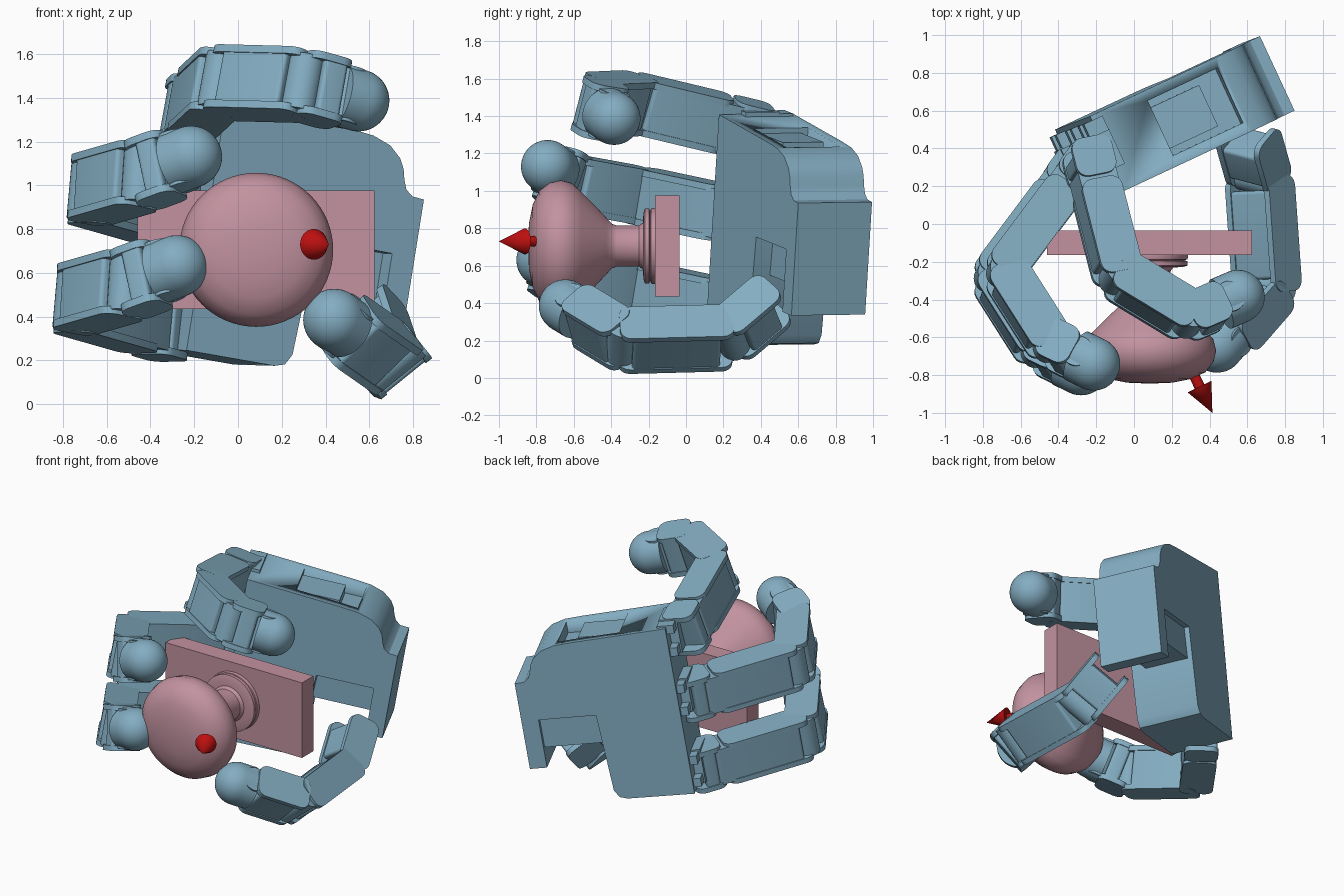
import bpy, bmesh, math
from mathutils import Vector as V

if "Cube" in bpy.data.objects:
    bpy.data.objects.remove(bpy.data.objects["Cube"])


def material(name, rgb):
    m = bpy.data.materials.new(name)
    m.diffuse_color = (*rgb, 1)
    m.use_nodes = True
    m.node_tree.nodes["Principled BSDF"].inputs["Base Color"].default_value = m.diffuse_color
    return m


BLUE = material("steel_blue", (0.23, 0.42, 0.54))
PINK = material("dusty_pink", (0.54, 0.29, 0.35))
RED = material("red", (0.5, 0.005, 0.005))


def finish(name, bm, mat):
    bmesh.ops.recalc_face_normals(bm, faces=bm.faces[:])
    me = bpy.data.meshes.new(name)
    bm.to_mesh(me)
    bm.free()
    ob = bpy.data.objects.new(name, me)
    bpy.context.collection.objects.link(ob)
    me.materials.append(mat)
    bpy.ops.object.select_all(action='DESELECT')
    bpy.context.view_layer.objects.active = ob
    ob.select_set(True)
    bpy.ops.object.shade_smooth_by_angle(angle=math.radians(32))
    return ob


def prism(name, pts, o, u, v, n, d0, d1, mat=BLUE, bevel=0):
    """Outline in the (u, v) plane extruded along n from d0 to d1."""
    bm = bmesh.new()
    lo = [bm.verts.new(o + u * a + v * b + n * d0) for a, b in pts]
    hi = [bm.verts.new(o + u * a + v * b + n * d1) for a, b in pts]
    k = len(pts)
    bm.faces.new(lo)
    bm.faces.new(hi[::-1])
    for i in range(k):
        bm.faces.new((lo[i], hi[i], hi[(i + 1) % k], lo[(i + 1) % k]))
    if bevel:
        es = [bm.edges.get((lo[i], hi[i])) for i in range(k)]
        bmesh.ops.bevel(bm, geom=es, offset=bevel, segments=5, profile=0.5, affect='EDGES')
    return finish(name, bm, mat)


def rect(a0, a1, b0, b1):
    return [(a0, b0), (a1, b0), (a1, b1), (a0, b1)]


def lathe(name, prof, o, axis, mat, seg=64):
    """Revolve (radius, distance along axis) points."""
    axis = axis.normalized()
    side = axis.orthogonal().normalized()
    bm = bmesh.new()
    vs = [bm.verts.new(o + axis * h + side * r) for r, h in prof]
    es = [bm.edges.new(p) for p in zip(vs, vs[1:])]
    bmesh.ops.spin(bm, geom=vs + es, cent=o, axis=axis, angle=math.tau, steps=seg)
    bmesh.ops.remove_doubles(bm, verts=bm.verts[:], dist=1e-4)
    return finish(name, bm, mat)


def rod(name, p, q, r, mat=BLUE, seg=32):
    L = (q - p).length
    return lathe(name, [(0, 0), (r, 0), (r, L), (0, L)], p, q - p, mat, seg)


# Door plate and turned knob
X, Y, Z = V((1, 0, 0)), V((0, 1, 0)), V((0, 0, 1))
prism("door_plate", rect(-0.46, 0.625, 0.435, 0.975), V((0, 0, 0)), X, Z, Y, -0.165, -0.035, PINK)
lathe("door_knob", [(0, .845), (.12, .84), (.22, .82), (.295, .785), (.338, .73), (.352, .67),
                    (.337, .61), (.29, .56), (.22, .49), (.15, .425), (.118, .395), (.11, .37),
                    (.11, .25), (.125, .23), (.175, .228), (.2, .22), (.2, .197), (.185, .192),
                    (.2, .187), (.203, .175), (.203, .165), (0, .165)],
      V((0.083, 0, 0.705)), -Y, PINK)

# Arrow on the knob
tip, back = V((0.415, -1.0, 0.73)), V((-0.44, 0.9, 0)).normalized()
lathe("arrow", [(0, 0), (.07, .155), (.028, .155), (.028, .36), (0, .36)], tip, back, RED, 32)

# Palm frame: F toward fingers, B toward back of hand, W across the fingers
P0 = V((0.85, 0.60, 0.935))
W = V((0.157, 0.06, 0.985)).normalized()
B = -V((0.42, -0.905, -0.012))
B = (B - W * B.dot(W)).normalized()
F = W.cross(B)
if F.x > 0:
    F = -F
palm = prism("palm", [(0, -.61), (0, 0), (.06, .004), (.095, .03), (.112, .07), (.125, .12),
                      (.15, .165), (.21, .215), (.3, .245), (.425, .257), (1.06, .30), (1.06, -.88),
                      (.61, -.875), (.56, -.86), (.53, -.81), (.5, -.27), (.115, -.27), (.115, -.61)],
             P0, F, W, B, 0, 0.435)
# Recess in the top of the palm
cut = prism("recess_cutter", rect(.32, .74, .17, .5), P0, F, W, B, 0.06, 0.38)
cut.hide_render = True
cut.hide_viewport = True
mod = palm.modifiers.new("recess", 'BOOLEAN')
mod.operation, mod.object, mod.solver = 'DIFFERENCE', cut, 'EXACT'
prism("recess_block", rect(.45, .74, .15, .25), P0, F, W, B, 0.1, 0.34)
# Thumb motor in the palm notch
prism("thumb_motor", rect(.1, .53, -.48, -.26), P0, F, W, B, 0.1, 0.4, bevel=0.02)


def link(name, p, q, axis, end0=0.02, end1=0.02, width=0.3, thick=0.22):
    """Finger segment: core body, two rounded cheek plates and a joint pin."""
    u = (q - p).normalized()
    n = (axis - u * axis.dot(u)).normalized()
    v = n.cross(u)
    L, t, w = (q - p).length, thick / 2, width / 2
    prism(name + "_body", rect(0.05, L - 0.05, -t * .94, t * .94), p, u, v, n, -w + .02, w - .02, bevel=0.02)
    for s, tag in ((-1, "lower"), (1, "upper")):
        prism(f"{name}_{tag}_cheek", rect(-end0, L + end1, -t, t), p, u, v, n,
              s * (w - .035), s * w, bevel=0.06)
    rod(name + "_pin", q - n * (w - .02), q + n * (w - .02), t * .75)


def fingertip(name, p, q, axis, straight=0.1):
    """Last segment: rounded housing ending in a domed rubber tip."""
    u = (q - p).normalized()
    link(name + "_end", p, q - u * (straight - .03), axis, end1=-.02)
    r = 0.142
    dome = [(r * math.cos(i * math.pi / 24), straight + r * math.sin(i * math.pi / 24)) for i in range(13)]
    lathe(name + "_tip", [(0, 0), (r, 0)] + dome[:-1] + [(0, straight + r)], q - u * straight, u, BLUE, 40)


def finger(name, pts, axis, end0=0.02):
    axis = V(axis).normalized()
    p = [V(c) for c in pts]
    for i in range(len(p) - 2):
        link(f"{name}_link_{i + 1}", p[i], p[i + 1], axis, end0=end0 if i == 0 else 0.02)
    fingertip(name, p[-2], p[-1], axis)


low = [(-.35, .27, .36), (-.755, -.27, .475), (-.51, -.655, .545), (-.28, -.765, .63)]
mid = [(x + .065, y + .025, z + .5) for x, y, z in low]
top = [(-.235, .32, 1.33), (-.085, -.265, 1.47), (.295, -.495, 1.46), (.55, -.385, 1.388)]
# Three fingers with their knuckles on the palm
for name, pts, ax, c in (("lower_finger", low, (.1, .16, .98), -.735),
                         ("middle_finger", mid, (.1, .16, .98), -.225),
                         ("upper_finger", top, (.18, .24, .95), .2)):
    finger(name, pts, ax, end0=-0.12)
    j, d = V(pts[0]), (V(pts[1]) - V(pts[0])).normalized()
    link(name + "_base", j - d * .09, j + d * .1, V(ax), end1=0)
    prism(name + "_knuckle", rect(1.0, 1.12, c - .12, c + .12), P0, F, W, B, 0.13, 0.33)
    for k in (-1, 1):
        prism(f"{name}_bracket_{k + 2}", rect(1.0, 1.11, c + k * .08 - .03, c + k * .08 + .03),
              P0, F, W, B, 0.3, 0.41)

# Thumb with its swivel base inside the notch
finger("thumb", [(.665, .23, .215), (.705, -.34, .2), (.44, -.645, .385)], (.78, -.1, .62))
link("thumb_base", V((.60, .47, .42)), V((.665, .24, .225)), V((.78, -.1, .62)), width=.28)
